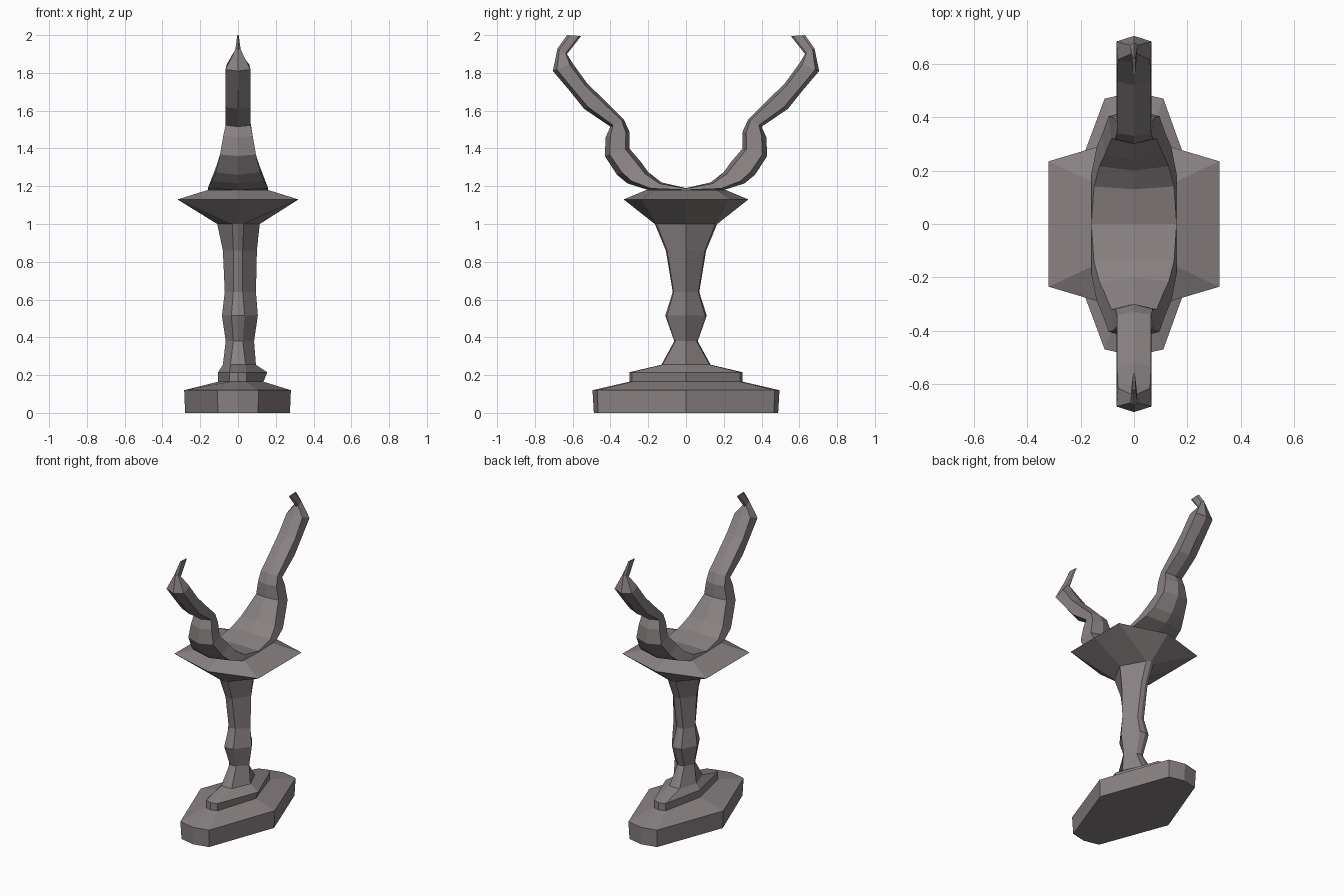
import bpy, bmesh

mat = bpy.data.materials.new("warm grey stone")
mat.diffuse_color = (0.25, 0.22, 0.225, 1)


def loft(name, rings):
    """Skin closed rings of equal length and cap both ends."""
    bm = bmesh.new()
    loops = [[bm.verts.new(p) for p in r] for r in rings]
    n = len(loops[0])
    for a, b in zip(loops, loops[1:]):
        for i in range(n):
            j = (i + 1) % n
            bm.faces.new((a[i], a[j], b[j], b[i]))
    bm.faces.new(loops[0])
    bm.faces.new(loops[-1])
    bmesh.ops.recalc_face_normals(bm, faces=bm.faces)
    me = bpy.data.meshes.new(name)
    bm.to_mesh(me)
    bm.free()
    me.materials.append(mat)
    ob = bpy.data.objects.new(name, me)
    bpy.context.collection.objects.link(ob)
    return ob


def ring(z, xl, xr, fx, fy, cy):
    """Eight-sided section: side points, shoulder points and end points."""
    return [(xr, 0, z), (fx, fy, z), (0, cy, z), (-fx, fy, z),
            (xl, 0, z), (-fx, -fy, z), (0, -cy, z), (fx, -fy, z)]


# plinth with stepped tier
loft("base", [ring(*r) for r in [
    (0, -0.28, 0.275, 0.105, 0.465, 0.488),
    (0.12, -0.285, 0.28, 0.11, 0.47, 0.495),
    (0.165, -0.105, 0.135, 0.045, 0.285, 0.30),
    (0.215, -0.105, 0.155, 0.045, 0.285, 0.30),
    (0.255, -0.08, 0.095, 0.04, 0.125, 0.13)]])

# waisted stem
loft("stem", [ring(*r) for r in [
    (0.255, -0.08, 0.095, 0.04, 0.125, 0.13),
    (0.38, -0.065, 0.085, 0.025, 0.055, 0.062),
    (0.515, -0.085, 0.105, 0.035, 0.10, 0.11),
    (0.64, -0.07, 0.095, 0.025, 0.065, 0.07),
    (0.86, -0.08, 0.10, 0.025, 0.10, 0.107),
    (1.0, -0.11, 0.115, 0.03, 0.155, 0.165)]])

# flared dish on top of the stem
loft("dish", [ring(*r) for r in [
    (1.0, -0.11, 0.115, 0.03, 0.155, 0.165),
    (1.13, -0.32, 0.32, 0.32, 0.235, 0.33),
    (1.18, -0.16, 0.16, 0.16, 0.16, 0.21)]])

# horn sections: outer y, outer z, inner y, inner z, outer half width, inner half width
SECTIONS = [
    (0, 1.178, 0, 1.19, 0.16, 0.16),
    (0.20, 1.18, 0.13, 1.22, 0.16, 0.15),
    (0.31, 1.215, 0.20, 1.275, 0.14, 0.13),
    (0.365, 1.26, 0.24, 1.33, 0.118, 0.11),
    (0.43, 1.36, 0.30, 1.40, 0.095, 0.085),
    (0.425, 1.46, 0.30, 1.49, 0.078, 0.07),
    (0.40, 1.515, 0.33, 1.555, 0.066, 0.064),
    (0.54, 1.61, 0.43, 1.655, 0.066, 0.064),
    (0.62, 1.71, 0.52, 1.74, 0.066, 0.064),
    (0.705, 1.81, 0.60, 1.85, 0.066, 0.06),
    (0.68, 1.93, 0.63, 1.90, 0.014, 0.012),
    (0.63, 2.0, 0.555, 1.995, 0.004, 0.004)]


def horn_ring(s, side):
    oy, oz, iy, iz, wo, wi = s

    def at(x, t):  # t runs from outer ridge (0) to inner ridge (1)
        return (x, side * (oy + (iy - oy) * t), oz + (iz - oz) * t)
    return [at(0, 0), at(wo, 0.2), at(wi, 0.85), at(0, 1),
            at(-wi, 0.85), at(-wo, 0.2)]


for name, side in (("front_horn", -1), ("back_horn", 1)):
    loft(name, [horn_ring(s, side) for s in SECTIONS])
